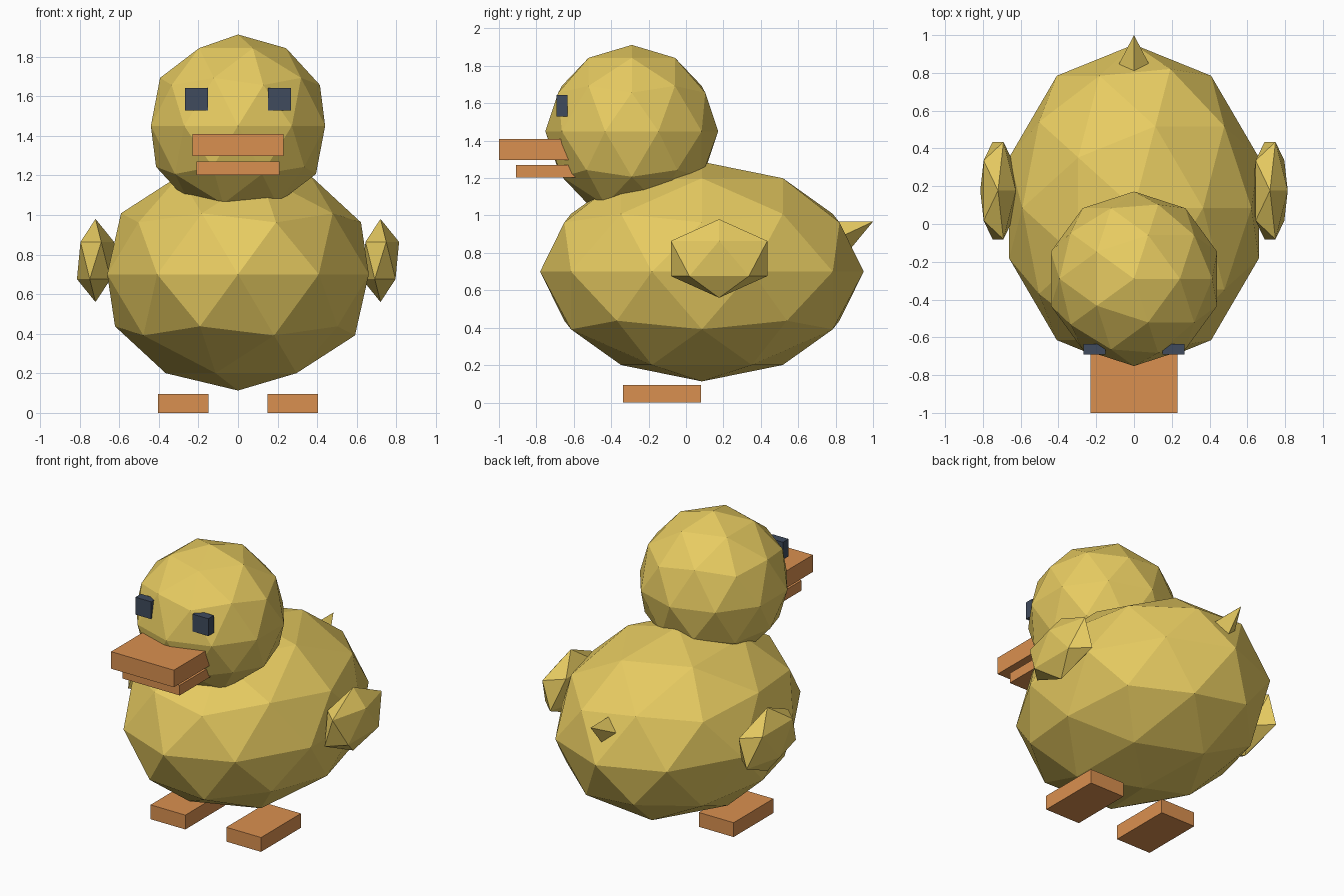
import bpy
from math import radians, sin, cos

if "Cube" in bpy.data.objects:
    bpy.data.objects.remove(bpy.data.objects["Cube"])


def material(name, rgb):
    m = bpy.data.materials.new(name)
    m.diffuse_color = (*rgb, 1)
    m.use_nodes = True
    m.node_tree.nodes["Principled BSDF"].inputs["Base Color"].default_value = m.diffuse_color
    return m


YELLOW = material("yellow", (0.80, 0.60, 0.12))
ORANGE = material("orange", (0.70, 0.28, 0.08))
DARK = material("dark", (0.05, 0.07, 0.11))


def finish(name, mat):
    ob = bpy.context.object
    ob.name = name
    ob.data.materials.append(mat)
    return ob


def ball(name, centre, radii, subdivisions):
    bpy.ops.mesh.primitive_ico_sphere_add(subdivisions=subdivisions, radius=1, location=centre)
    finish(name, YELLOW).scale = radii


def box(name, xs, ys, zs, mat):
    spans = (xs, ys, zs)
    bpy.ops.mesh.primitive_cube_add(size=1, location=[(a + b) / 2 for a, b in spans])
    finish(name, mat).scale = [abs(b - a) for a, b in spans]


# Body and head
ball("body", (0, 0.085, 0.70), (0.695, 0.865, 0.587), 2)
ball("head", (0, -0.29, 1.45), (0.463, 0.462, 0.462), 2)

# Paired wings, eyes and feet
for side, s in (("left", -1), ("right", 1)):
    ball(f"{side}_wing", (s * 0.72, 0.177, 0.77), (0.105, 0.303, 0.21), 1)
    box(f"{side}_eye", (s * 0.152, s * 0.267), (-0.692, -0.634), (1.528, 1.643), DARK)
    box(f"{side}_foot", (s * 0.15, s * 0.405), (-0.337, 0.08), (0, 0.095), ORANGE)

# Beak
box("upper_beak", (-0.23, 0.23), (-1.0, -0.59), (1.297, 1.41), ORANGE)
box("lower_beak", (-0.21, 0.21), (-0.91, -0.55), (1.203, 1.27), ORANGE)

# Tail: four-sided spike tilted upward, base buried in the body
tilt, height = radians(25), 0.25
bpy.ops.mesh.primitive_cone_add(
    vertices=4, radius1=0.118, radius2=0, depth=height,
    location=(0, 1.0 - cos(tilt) * height / 2, 0.967 - sin(tilt) * height / 2),
    rotation=(tilt - radians(90), 0, 0))
finish("tail", YELLOW)
